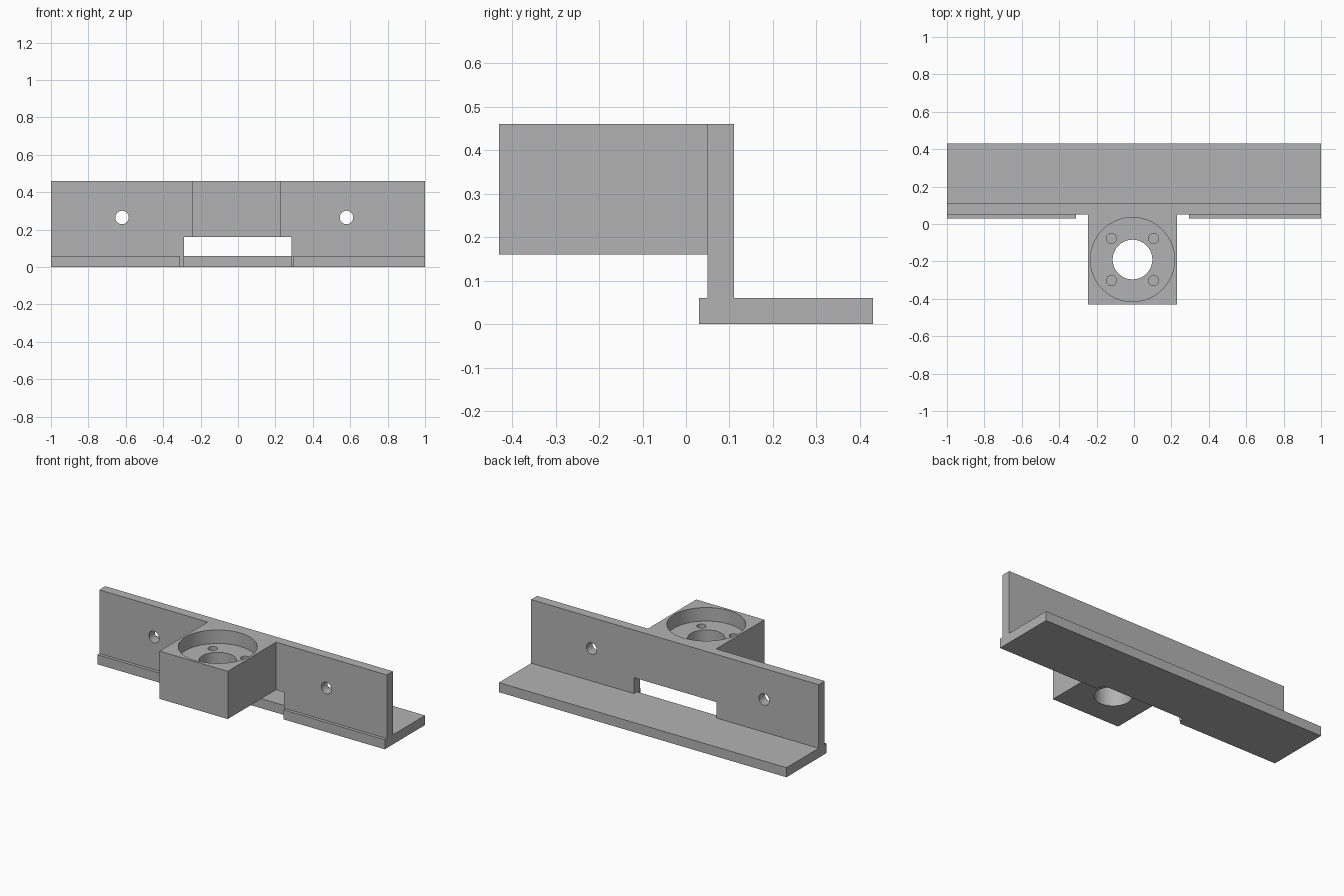
import bpy
import bmesh
import math

if "Cube" in bpy.data.objects:
    bpy.data.objects.remove(bpy.data.objects["Cube"])

# Single plain grey finish
grey = bpy.data.materials.new("plain_grey")
grey.use_nodes = True
colour = (0.45, 0.45, 0.45, 1)
grey.diffuse_color = colour
grey.node_tree.nodes["Principled BSDF"].inputs["Base Color"].default_value = colour


def finish(name, bm):
    bmesh.ops.recalc_face_normals(bm, faces=bm.faces)
    mesh = bpy.data.meshes.new(name)
    bm.to_mesh(mesh)
    bm.free()
    mesh.materials.append(grey)
    obj = bpy.data.objects.new(name, mesh)
    bpy.context.collection.objects.link(obj)
    return obj


def box(name, low, high, rounded_corner=0):
    bm = bmesh.new()
    bmesh.ops.create_cube(bm, size=1)
    for v in bm.verts:
        v.co = [b if c > 0 else a for c, a, b in zip(v.co, low, high)]
    if rounded_corner:
        edge = [e for e in bm.edges if all(
            v.co.x == low[0] and v.co.y == low[1] for v in e.verts)]
        bmesh.ops.bevel(bm, geom=edge, offset=rounded_corner, segments=6,
                        profile=0.5, affect='EDGES')
    return finish(name, bm)


def cylinder(name, centre, radius, length, along_y=False, sides=64):
    bm = bmesh.new()
    bmesh.ops.create_cone(bm, cap_ends=True, segments=sides,
                          radius1=radius, radius2=radius, depth=length)
    obj = finish(name, bm)
    obj.location = centre
    if along_y:
        obj.rotation_euler.x = math.pi / 2
    return obj


def combine(target, tool, operation):
    mod = target.modifiers.new(operation.lower(), 'BOOLEAN')
    mod.object = tool
    mod.operation = operation
    mod.solver = 'EXACT'
    bpy.context.view_layer.objects.active = target
    bpy.ops.object.modifier_apply(modifier=mod.name)
    bpy.data.objects.remove(tool)


# Rail: foot, front lip and upright wall extruded from one profile
profile = [(0.03, 0), (0.43, 0), (0.43, 0.06), (0.11, 0.06),
           (0.11, 0.46), (0.05, 0.46), (0.05, 0.06), (0.03, 0.06)]
bm = bmesh.new()
face = bm.faces.new([bm.verts.new((-1, y, z)) for y, z in profile])
ends = bmesh.ops.extrude_face_region(bm, geom=[face])["geom"]
bmesh.ops.translate(bm, vec=(2, 0, 0),
                    verts=[g for g in ends if isinstance(g, bmesh.types.BMVert)])
bracket = finish("mounting_bracket", bm)

# Lip gap, window through the wall, and relief in the foot
cut = 'DIFFERENCE'
combine(bracket, box("lip_gap", (-0.31, -0.1, -0.1), (0.295, 0.05, 0.1)), cut)
combine(bracket, box("wall_window", (-0.29, 0, 0.06), (0.285, 0.2, 0.16)), cut)
combine(bracket, box("foot_relief", (-0.29, 0, -0.1), (0.285, 0.08, 0.1)), cut)

# Holes through the wall
for x in (-0.62, 0.58):
    combine(bracket, cylinder("wall_hole", (x, 0.08, 0.265), 0.036, 0.2, True, 32), cut)

# Block projecting from the wall
combine(bracket, box("holder_block", (-0.245, -0.43, 0.16), (0.23, 0.08, 0.46), 0.025),
        'UNION')

# Round recess, centre bore and four blind screw holes
cx, cy, floor = -0.008, -0.19, 0.375
combine(bracket, cylinder("recess", (cx, cy, floor + 0.1), 0.225, 0.2), cut)
combine(bracket, cylinder("bore", (cx, cy, 0.3), 0.106, 0.6), cut)
for sx in (-1, 1):
    for sy in (-1, 1):
        hole = cylinder("screw_hole", (cx + sx * 0.113, cy + sy * 0.113, floor),
                        0.027, 0.2, sides=24)
        combine(bracket, hole, cut)

# Smooth the round walls, keep the corners crisp
bpy.ops.object.select_all(action='DESELECT')
bracket.select_set(True)
bpy.context.view_layer.objects.active = bracket
bpy.ops.object.shade_smooth_by_angle(angle=math.radians(30))
